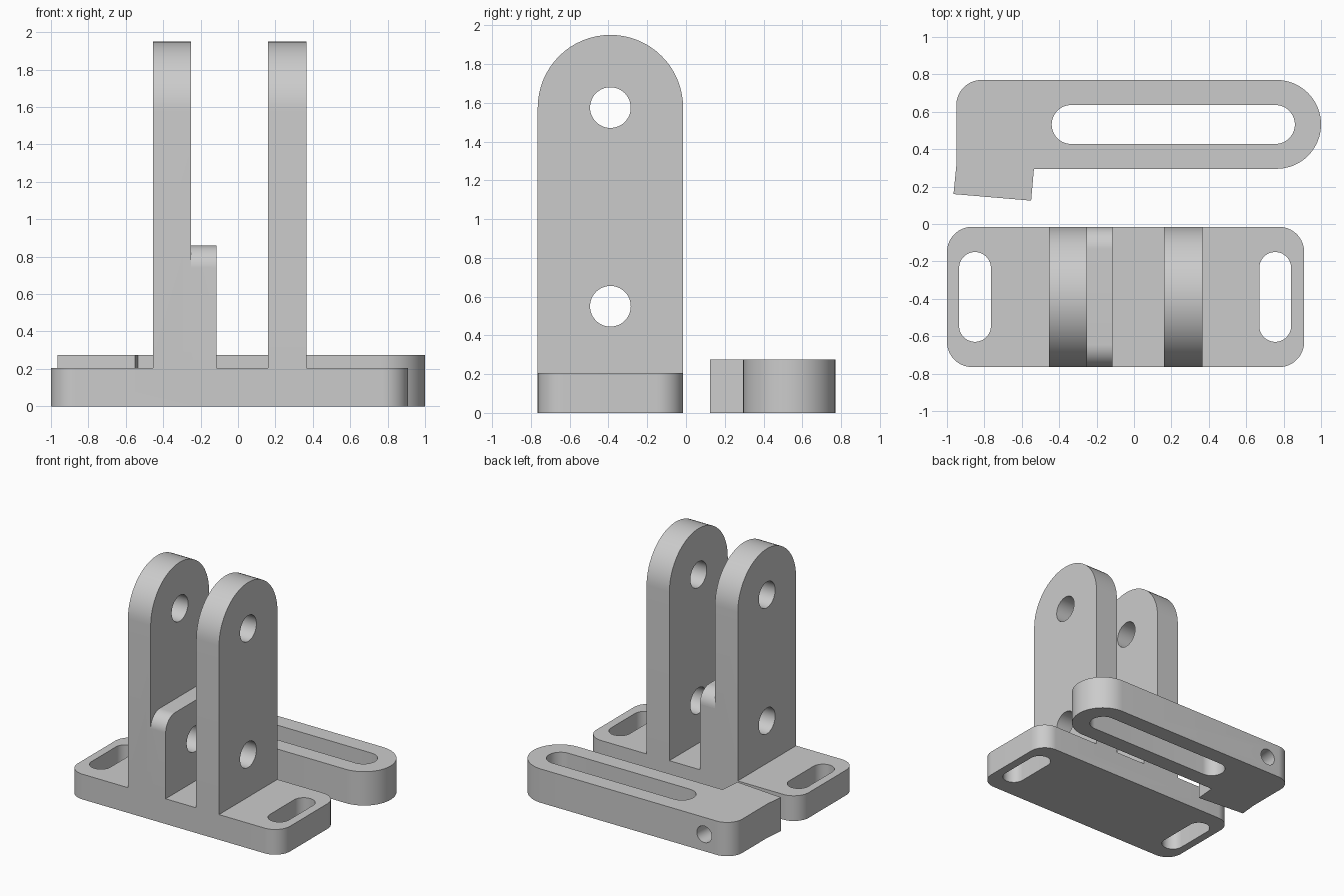
import bpy, bmesh, math
from mathutils import Matrix, Vector

cube = bpy.data.objects.get("Cube")
if cube:
    bpy.data.objects.remove(cube, do_unlink=True)

grey = bpy.data.materials.new("plain grey")
grey.use_nodes = True
GREY = (0.6, 0.6, 0.6, 1)
grey.diffuse_color = GREY
grey.node_tree.nodes["Principled BSDF"].inputs["Base Color"].default_value = GREY


def rounded(corners, steps=16):
    """Counter-clockwise outline from (x, y, radius) corners."""
    outline = []
    for i, (x, y, r) in enumerate(corners):
        p = Vector((x, y))
        if r == 0:
            outline.append(p)
            continue
        a = (Vector(corners[i - 1][:2]) - p).normalized()
        b = (Vector(corners[(i + 1) % len(corners)][:2]) - p).normalized()
        centre = p + (a + b) * r      # right-angled corners
        for k in range(steps + 1):
            t = k / steps * math.pi / 2
            outline.append(centre - b * r * math.cos(t) - a * r * math.sin(t))
    return outline


def box_outline(x0, x1, y0, y1, r_low, r_high):
    return rounded([(x0, y0, r_low), (x1, y0, r_low), (x1, y1, r_high), (x0, y1, r_high)])


def prism(name, outline, low, high, along_x=False):
    """Extrude an outline along z, or a (y, z) outline along x."""
    place = (lambda p, d: (d, p.x, p.y)) if along_x else (lambda p, d: (p.x, p.y, d))
    bm = bmesh.new()
    face = bm.faces.new([bm.verts.new(place(p, low)) for p in outline])
    offset = Vector(place(Vector((0, 0)), high - low))
    top = bmesh.ops.extrude_face_region(bm, geom=[face])["geom"]
    bmesh.ops.translate(bm, vec=offset, verts=[v for v in top if isinstance(v, bmesh.types.BMVert)])
    bmesh.ops.remove_doubles(bm, verts=bm.verts, dist=1e-5)
    bmesh.ops.recalc_face_normals(bm, faces=bm.faces)
    return add_object(name, bm)


def add_object(name, bm):
    mesh = bpy.data.meshes.new(name)
    bm.to_mesh(mesh)
    bm.free()
    mesh.materials.append(grey)
    obj = bpy.data.objects.new(name, mesh)
    bpy.context.collection.objects.link(obj)
    return obj


def drill(name, centre, direction, radius, length):
    bm = bmesh.new()
    turn = Vector((0, 0, 1)).rotation_difference(Vector(direction)).to_matrix().to_4x4()
    bmesh.ops.create_cone(bm, cap_ends=True, segments=48, radius1=radius, radius2=radius,
                          depth=length, matrix=Matrix.Translation(centre) @ turn)
    return add_object(name, bm)


def combine(target, other, operation):
    mod = target.modifiers.new(operation.lower(), "BOOLEAN")
    mod.operation, mod.object, mod.solver = operation, other, "EXACT"
    bpy.context.view_layer.objects.active = target
    bpy.ops.object.modifier_apply(modifier=mod.name)
    bpy.data.objects.remove(other, do_unlink=True)


def smooth(obj):
    bpy.ops.object.select_all(action="DESELECT")
    obj.select_set(True)
    bpy.context.view_layer.objects.active = obj
    bpy.ops.object.shade_smooth_by_angle(angle=math.radians(30))


# Clevis bracket: base plate, two upright lugs and a low boss
FRONT, BACK = -0.765, -0.015
MID = (FRONT + BACK) / 2
HALF = (BACK - FRONT) / 2
bracket = prism("clevis_bracket", box_outline(-1, 0.91, FRONT, BACK, 0.135, 0.135), 0, 0.205)
lug = box_outline(FRONT, BACK, 0.1, 1.95, 0, HALF)
boss = box_outline(FRONT, BACK, 0.1, 0.86, 0, 0.12)
for name, outline, x0, x1 in (("left_lug", lug, 0.16, 0.365),
                              ("right_lug", lug, -0.455, -0.25),
                              ("boss", boss, -0.3, -0.115)):
    combine(bracket, prism(name, outline, x0, x1, along_x=True), "UNION")

# Mounting slots and pin holes
for x in (-0.85, 0.755):
    slot = box_outline(x - 0.085, x + 0.085, -0.63, -0.15, 0.085, 0.085)
    combine(bracket, prism("slot_cutter", slot, -0.1, 0.4), "DIFFERENCE")
for z in (0.55, 1.575):
    combine(bracket, drill("pin_cutter", (0, MID, z), (1, 0, 0), 0.105, 3), "DIFFERENCE")
smooth(bracket)

# Slotted arm with an angled foot
arm = prism("slotted_arm", rounded([
    (-0.965, 0.16, 0), (-0.55, 0.125, 0), (-0.535, 0.295, 0),
    (1, 0.295, 0.2375), (1, 0.77, 0.2375), (-0.95, 0.77, 0.135), (-0.95, 0.31, 0)]), 0, 0.275)
long_slot = box_outline(-0.44, 0.86, 0.428, 0.636, 0.104, 0.104)
combine(arm, prism("long_slot_cutter", long_slot, -0.1, 0.4), "DIFFERENCE")
combine(arm, drill("bore_cutter", (-0.73, 0.455, 0.1375), (0.085, 1, 0), 0.067, 1), "DIFFERENCE")
smooth(arm)
